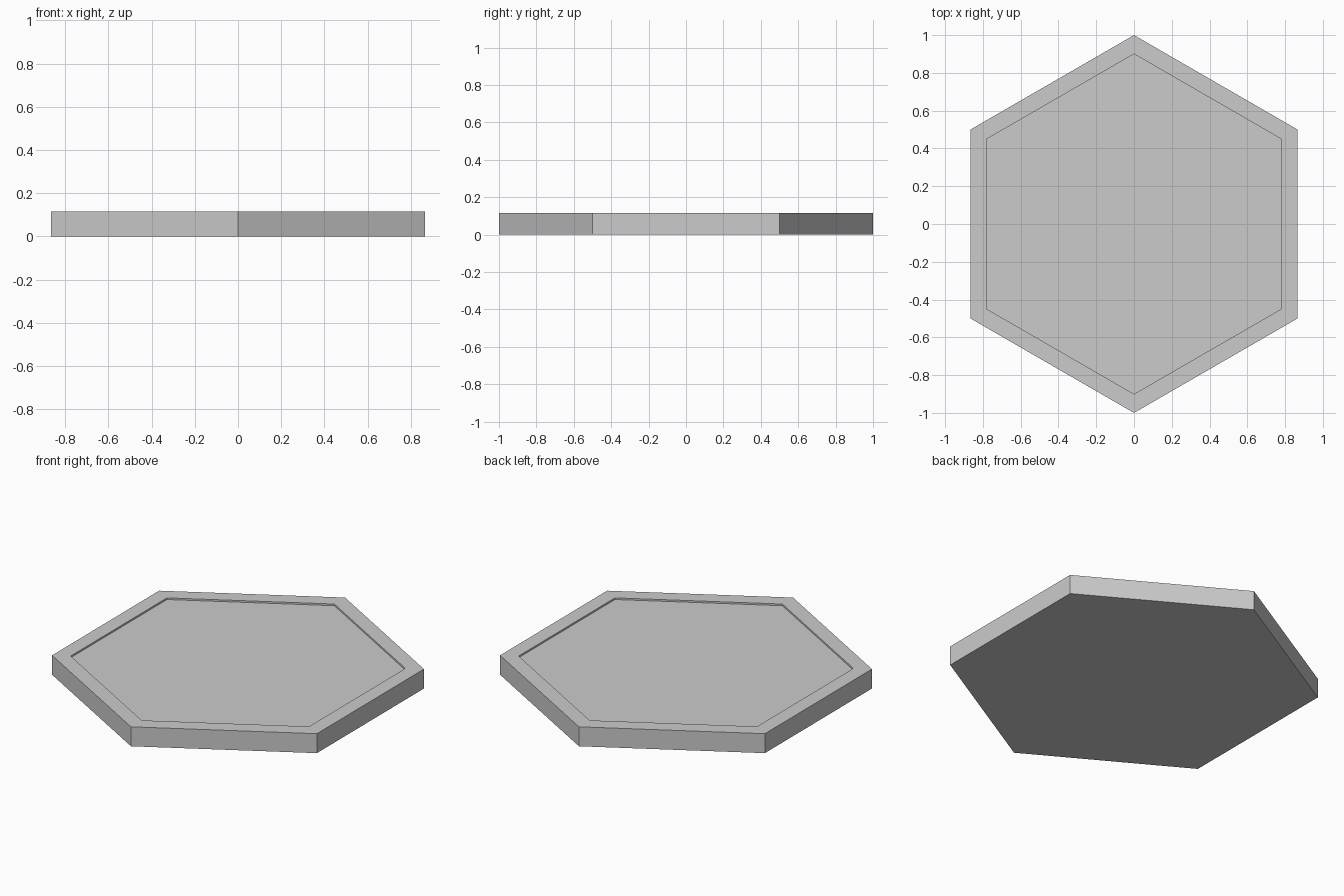
import bpy, bmesh, math

if "Cube" in bpy.data.objects:
    bpy.data.objects.remove(bpy.data.objects["Cube"])

BASE_TOP, RIM_TOP = 0.105, 0.115


def hexagon(bm, radius, z):
    # six corners, one of them pointing along +y
    return [bm.verts.new((radius * math.sin(i * math.pi / 3),
                          radius * math.cos(i * math.pi / 3), z)) for i in range(6)]


def bridge(bm, a, b):
    for i in range(6):
        j = (i + 1) % 6
        bm.faces.new((a[i], a[j], b[j], b[i]))


def finish(bm, name):
    bmesh.ops.recalc_face_normals(bm, faces=bm.faces)
    mesh = bpy.data.meshes.new(name)
    bm.to_mesh(mesh)
    bm.free()
    bpy.context.collection.objects.link(bpy.data.objects.new(name, mesh))


# Solid hexagonal tile
bm = bmesh.new()
low, high = hexagon(bm, 1.0, 0), hexagon(bm, 1.0, BASE_TOP)
bm.faces.new(low)
bm.faces.new(high)
bridge(bm, low, high)
finish(bm, "tile_base")

# Thin raised rim around the top
bm = bmesh.new()
loops = [hexagon(bm, r, z) for r, z in
         ((1.0, BASE_TOP), (1.0, RIM_TOP), (0.9, RIM_TOP), (0.9, BASE_TOP))]
for i in range(4):
    bridge(bm, loops[i], loops[(i + 1) % 4])
finish(bm, "tile_rim")
